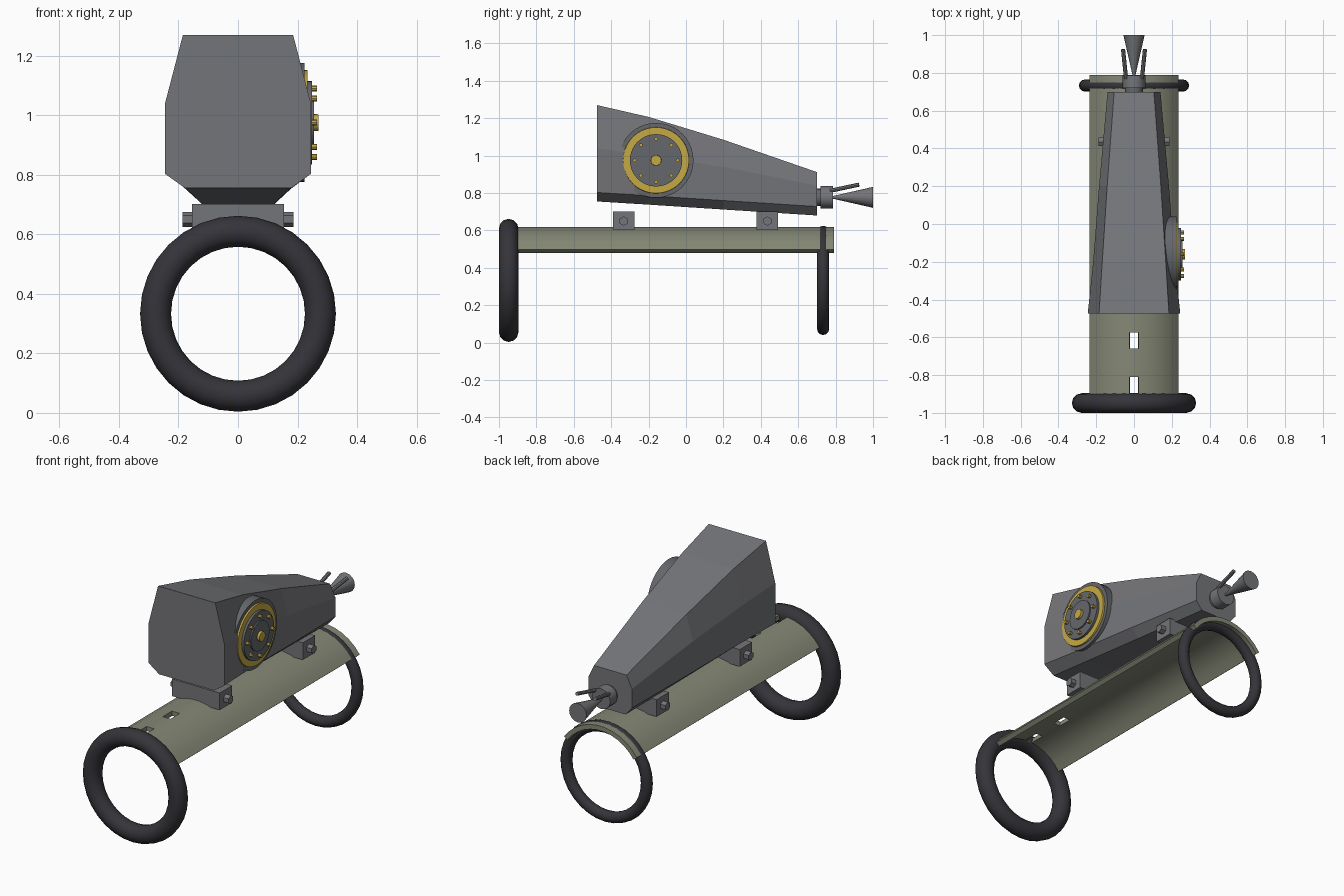
import bpy, bmesh, math
from mathutils import Vector

if "Cube" in bpy.data.objects:
    bpy.data.objects.remove(bpy.data.objects["Cube"])


def material(name, rgb):
    m = bpy.data.materials.new(name)
    m.diffuse_color = (*rgb, 1)
    m.use_nodes = True
    m.node_tree.nodes["Principled BSDF"].inputs["Base Color"].default_value = m.diffuse_color
    return m


GREY = material("housing grey", (0.175, 0.178, 0.19))
STEEL = material("dark steel", (0.13, 0.135, 0.145))
OLIVE = material("olive shell", (0.235, 0.25, 0.18))
RUBBER = material("black rubber", (0.036, 0.034, 0.041))
GOLD = material("brass", (0.56, 0.40, 0.06))

AXIS_Z = 0.333  # height of the tube axis


def finish(ob, name, mat, smooth=True):
    ob.name = ob.data.name = name
    ob.data.materials.clear()
    ob.data.materials.append(mat)
    bpy.ops.object.select_all(action='DESELECT')
    ob.select_set(True)
    bpy.context.view_layer.objects.active = ob
    if smooth:
        bpy.ops.object.shade_smooth_by_angle(angle=math.radians(35))
    return ob


def from_bmesh(bm, name, mat, smooth=False):
    bmesh.ops.recalc_face_normals(bm, faces=bm.faces)
    me = bpy.data.meshes.new(name)
    bm.to_mesh(me)
    bm.free()
    ob = bpy.data.objects.new(name, me)
    bpy.context.collection.objects.link(ob)
    return finish(ob, name, mat, smooth)


def rod(name, a, b, r1, r2, mat, sides=24, smooth=True):
    a, b = Vector(a), Vector(b)
    bpy.ops.mesh.primitive_cone_add(vertices=sides, radius1=r1, radius2=r2,
                                    depth=(b - a).length, location=(a + b) / 2,
                                    rotation=(b - a).to_track_quat('Z', 'Y').to_euler())
    return finish(bpy.context.object, name, mat, smooth)


def box(name, center, size, mat):
    bpy.ops.mesh.primitive_cube_add(size=1, location=center)
    ob = bpy.context.object
    ob.scale = size
    return finish(ob, name, mat, False)


def ring(name, y, major, minor):
    bpy.ops.mesh.primitive_torus_add(location=(0, y, AXIS_Z), rotation=(math.pi / 2, 0, 0),
                                     major_segments=32, minor_segments=12,
                                     major_radius=major, minor_radius=minor)
    return finish(bpy.context.object, name, RUBBER)


# Rubber rings at both ends
ring("front_ring", -0.948, 0.277, 0.052)
ring("rear_ring", 0.733, 0.26, 0.032)

# Curved shell with two slots along the crown
bm = bmesh.new()
ys = [-0.95, -0.9, -0.81, -0.66, -0.575, 0.79]
COLS, R, HALF = 11, 0.287, math.radians(55)
rows = []
for y in ys:
    row = []
    for i in range(COLS + 1):
        a = -HALF + 2 * HALF * i / COLS
        row.append(bm.verts.new((R * math.sin(a), y, AXIS_Z + R * math.cos(a))))
    rows.append(row)
for j in range(len(ys) - 1):
    for i in range(COLS):
        if i == COLS // 2 and j in (1, 3):
            continue
        bm.faces.new((rows[j][i], rows[j][i + 1], rows[j + 1][i + 1], rows[j + 1][i]))
bmesh.ops.recalc_face_normals(bm, faces=bm.faces)
if sum(f.normal.z for f in bm.faces) < 0:
    bmesh.ops.reverse_faces(bm, faces=bm.faces)
me = bpy.data.meshes.new("shell")
bm.to_mesh(me)
bm.free()
shell = bpy.data.objects.new("shell", me)
bpy.context.collection.objects.link(shell)
finish(shell, "shell", OLIVE, False)
mod = shell.modifiers.new("thickness", 'SOLIDIFY')
mod.thickness = 0.027
mod.offset = -1
bpy.ops.object.modifier_apply(modifier=mod.name)
finish(shell, "shell", OLIVE)

# Tapered housing: y, then half width and height of top, shoulder, chine, bottom
stations = [
    (-0.475, (0.185, 1.27), (0.245, 1.04), (0.245, 0.803), (0.178, 0.755)),
    (-0.2, (0.168, 1.207), (0.216, 1.00), (0.216, 0.786), (0.158, 0.738)),
    (0.2, (0.142, 1.085), (0.185, 0.94), (0.185, 0.76), (0.132, 0.712)),
    (0.7, (0.105, 0.912), (0.14, 0.84), (0.14, 0.728), (0.10, 0.68)),
]
bm = bmesh.new()
loops = []
for y, *pts in stations:
    outline = pts + [(-x, z) for x, z in reversed(pts)]
    loops.append([bm.verts.new((x, y, z)) for x, z in outline])
n = len(loops[0])
for a, b in zip(loops, loops[1:]):
    for i in range(n):
        k = (i + 1) % n
        bm.faces.new((a[i], a[k], b[k], b[i]))
bm.faces.new(loops[0])
bm.faces.new(loops[-1])
from_bmesh(bm, "housing", GREY)

# Saddle blocks with hexagonal bolts
for label, y in (("front", -0.333), ("rear", 0.435)):
    box(label + "_saddle", (0, y, 0.652), (0.31, 0.115, 0.10), GREY)
    for side, s in (("left", -1), ("right", 1)):
        rod(f"{label}_{side}_saddle_bolt", (s * 0.14, y, 0.65), (s * 0.187, y, 0.65),
            0.025, 0.025, GREY, 6, False)

# Round dial on the right side
DY, DZ = -0.16, 0.975


def dial(name, x0, x1, r1, r2, mat, sides=40, dy=0, dz=0):
    rod(name, (x0, DY + dy, DZ + dz), (x1, DY + dy, DZ + dz), r1, r2, mat, sides)


dial("dial_rim", 0.12, 0.224, 0.2, 0.2, STEEL)
dial("dial_brass_band", 0.20, 0.234, 0.18, 0.176, GOLD)
dial("dial_plate", 0.21, 0.248, 0.14, 0.14, STEEL)
dial("dial_center", 0.24, 0.256, 0.085, 0.085, STEEL)
dial("dial_hub", 0.24, 0.27, 0.03, 0.028, GOLD, 16)
for i in range(8):
    a = i * math.pi / 4
    dial(f"dial_bolt_{i + 1}", 0.24, 0.266, 0.01, 0.01, GOLD, 8,
         0.115 * math.cos(a), 0.115 * math.sin(a))

# Rear nozzle: neck, collar, flared cone and two prongs
NZ = 0.777
rod("nozzle_neck", (0, 0.69, NZ), (0, 0.74, NZ), 0.047, 0.047, STEEL, 16)
rod("nozzle_collar", (0, 0.72, NZ), (0, 0.785, NZ), 0.06, 0.06, GREY, 12)
rod("nozzle_cone", (0, 0.78, NZ), (0, 1.0, NZ), 0.006, 0.056, GREY, 16)
for side, s in (("left", -1), ("right", 1)):
    rod(side + "_prong", (s * 0.042, 0.77, 0.812), (s * 0.058, 0.925, 0.845),
        0.011, 0.011, GREY, 8)
